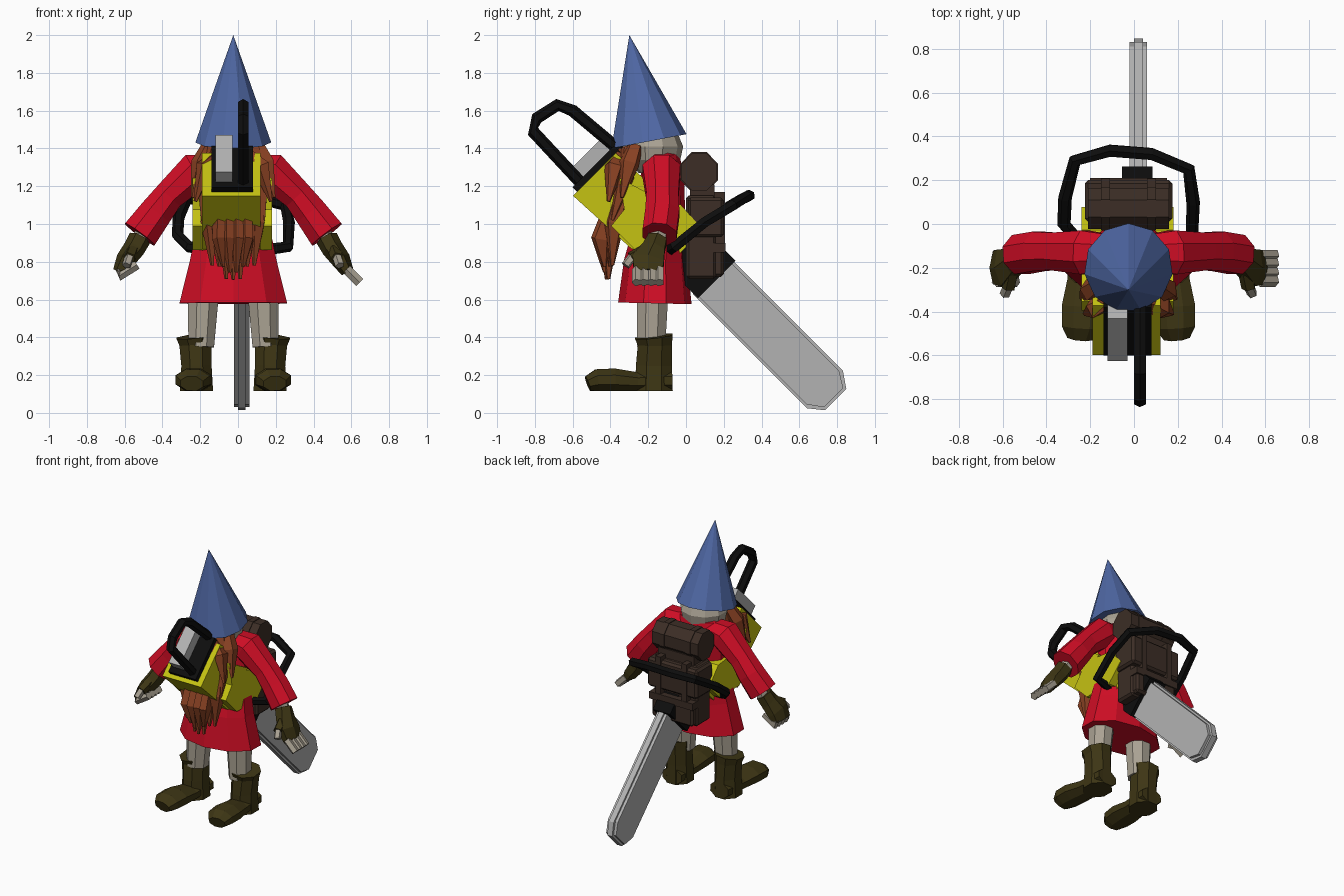
import bpy, bmesh, math
from mathutils import Vector

old = bpy.data.objects.get("Cube")
if old:
    bpy.data.objects.remove(old, do_unlink=True)

CX = -0.025  # centre line of the figure


def material(name, r, g, b):
    m = bpy.data.materials.new(name)
    m.use_nodes = True
    m.diffuse_color = (r, g, b, 1)
    m.node_tree.nodes["Principled BSDF"].inputs["Base Color"].default_value = (r, g, b, 1)
    return m


RED = material("coat red", 0.62, 0.004, 0.018)
BLUE = material("hat blue", 0.08, 0.14, 0.38)
YELLOW = material("casing yellow", 0.56, 0.54, 0.006)
SKIN = material("pale skin", 0.4, 0.36, 0.29)
OLIVE = material("leather olive", 0.047, 0.036, 0.007)
BROWN = material("canvas brown", 0.045, 0.027, 0.019)
HAIR = material("ginger hair", 0.26, 0.055, 0.017)
BLACK = material("rubber black", 0.004, 0.004, 0.004)
STEEL = material("steel grey", 0.45, 0.45, 0.45)


def finish(name, bm, mat):
    bmesh.ops.recalc_face_normals(bm, faces=bm.faces)
    mesh = bpy.data.meshes.new(name)
    bm.to_mesh(mesh)
    bm.free()
    mesh.materials.append(mat)
    obj = bpy.data.objects.new(name, mesh)
    bpy.context.collection.objects.link(obj)
    return obj


def loft(name, mat, rings, ref, sides=8):
    """Skin rings of (point, radius along ref, radius across ref)."""
    bm = bmesh.new()
    pts = [Vector(r[0]) for r in rings]
    loops = []
    for i, (p, ra, rb) in enumerate(rings):
        t = (pts[min(i + 1, len(pts) - 1)] - pts[max(i - 1, 0)]).normalized()
        a = Vector(ref)
        a = (a - t * a.dot(t)).normalized()
        b = t.cross(a)
        k = 1 / math.cos(math.pi / sides)
        angles = [(j + 0.5) * math.tau / sides for j in range(sides)]
        loops.append([bm.verts.new(pts[i] + k * (a * ra * math.cos(w) + b * rb * math.sin(w)))
                      for w in angles])
    for lo, hi in zip(loops, loops[1:]):
        for j in range(sides):
            n = (j + 1) % sides
            bm.faces.new((lo[j], lo[n], hi[n], hi[j]))
    bm.faces.new(loops[0])
    bm.faces.new(loops[-1])
    return finish(name, bm, mat)


def tube(name, mat, points, radius, ref, sides=6):
    return loft(name, mat, [(p, radius, radius) for p in points], ref, sides)


def box(name, mat, x0, x1, y0, y1, z0, z1, bevel=0):
    bm = bmesh.new()
    bmesh.ops.create_cube(bm, size=1)
    for v in bm.verts:
        v.co = ((x0 + x1) / 2 + v.co.x * (x1 - x0), (y0 + y1) / 2 + v.co.y * (y1 - y0),
                (z0 + z1) / 2 + v.co.z * (z1 - z0))
    if bevel:
        bmesh.ops.bevel(bm, geom=bm.edges[:], offset=bevel, segments=1, affect='EDGES')
    return finish(name, bm, mat)


def saw_plate(name, mat, profile, x0, x1):
    """Extrude a (length, height) profile in the tilted frame of the saw."""
    bm = bmesh.new()
    h = math.sqrt(0.5)
    near, far = [[bm.verts.new((x, (u + v) * h, (v - u) * h)) for u, v in profile] for x in (x0, x1)]
    bm.faces.new(near)
    bm.faces.new(far)
    for i in range(len(near)):
        n = (i + 1) % len(near)
        bm.faces.new((near[i], near[n], far[n], far[i]))
    return finish(name, bm, mat)


def rect(u0, u1, v0, v1):
    return [(u0, v0), (u1, v0), (u1, v1), (u0, v1)]


# Coat body
loft("coat", RED, [((CX, y, z), rx, ry) for y, z, rx, ry in (
    (-0.165, 0.58, 0.285, 0.185), (-0.16, 0.8, 0.23, 0.16), (-0.135, 1.02, 0.185, 0.125),
    (-0.125, 1.25, 0.2, 0.11), (-0.13, 1.36, 0.15, 0.09), (-0.14, 1.4, 0.08, 0.07))], (1, 0, 0), 10)

# Head, nose and hat
loft("head", SKIN, [((CX, -0.17, z), r, r * 0.95) for z, r in
                    ((1.27, 0.08), (1.34, 0.14), (1.41, 0.155), (1.47, 0.13))], (1, 0, 0), 10)
loft("nose", SKIN, [((CX, y, 1.36), r, r) for y, r in ((-0.28, 0.03), (-0.33, 0.04), (-0.37, 0.02))],
     (1, 0, 0), 6)
bm = bmesh.new()
bmesh.ops.create_cone(bm, cap_ends=True, segments=11, radius1=0.203, radius2=0, depth=1)
for v in bm.verts:
    if v.co.z > 0:
        v.co = (CX, -0.3, 2.0)
    else:
        v.co = (CX + v.co.x, v.co.y - 0.2, 1.437 + 0.19 * v.co.y)
finish("hat", bm, BLUE)


# Beard and hair made of pointed locks
def lock(name, top, mid, tip, width):
    loft(name, HAIR, [(top, width * 0.8, 0.035), (mid, width, 0.045), (tip, 0.008, 0.008)], (1, 0, 0), 5)


for i in range(7):
    d = i - 3
    a = abs(d)
    lock("beard_lock", (CX + d * 0.035, -0.31, 1.3), (CX + d * 0.043, -0.415 + a * 0.012, 0.96 + a * 0.015),
         (CX + d * 0.037, -0.42 + a * 0.01, 0.675 + a * 0.035 + 0.03 * (i % 2)), 0.036)
for i in range(4):
    d = i - 1.5
    lock("beard_front_lock", (CX + d * 0.045, -0.35, 1.2), (CX + d * 0.05, -0.45, 0.92),
         (CX + d * 0.035, -0.43, 0.73 + abs(d) * 0.03), 0.03)
for s in (-1, 1):
    lock("moustache", (CX + s * 0.06, -0.34, 1.37), (CX + s * 0.15, -0.38, 1.3),
         (CX + s * 0.2, -0.41, 1.12), 0.04)
    lock("side_hair", (CX + s * 0.13, -0.27, 1.41), (CX + s * 0.175, -0.3, 1.32),
         (CX + s * 0.215, -0.34, 1.14), 0.04)
    lock("whiskers", (CX + s * 0.1, -0.3, 1.4), (CX + s * 0.14, -0.32, 1.25),
         (CX + s * 0.16, -0.39, 1.02), 0.045)

# Limbs, mirrored about the figure's centre line
for s, side in ((1, "left"), (-1, "right")):
    def at(d, y, z):
        return (CX + s * d, y, z)

    loft(side + "_sleeve", RED, [
        (at(0.08, -0.13, 1.31), 0.08, 0.06), (at(0.2, -0.13, 1.28), 0.1, 0.1),
        (at(0.34, -0.125, 1.15), 0.085, 0.08), (at(0.41, -0.125, 1.06), 0.09, 0.088),
        (at(0.495, -0.14, 0.945), 0.09, 0.097)], (0, 1, 0))
    loft(side + "_wrist", SKIN, [(at(0.46, -0.14, 1.0), 0.04, 0.04), (at(0.505, -0.15, 0.88), 0.04, 0.035)],
         (0, 1, 0), 6)
    loft(side + "_glove", OLIVE, [
        (at(0.495, -0.15, 0.925), 0.05, 0.052), (at(0.525, -0.17, 0.87), 0.06, 0.05),
        (at(0.57, -0.2, 0.81), 0.085, 0.045), (at(0.605, -0.2, 0.745), 0.075, 0.03)], (0, 1, 0), 6)
    curl = ((0.67, 0.69),) if s > 0 else ((0.605, 0.725), (0.51, 0.785))
    for i in range(4):
        y = -0.26 + i * 0.04
        tube(side + "_finger", SKIN, [at(0.6, y, 0.76)] + [at(d, y, z) for d, z in curl], 0.022, (0, 1, 0), 5)
    tube(side + "_thumb", OLIVE, [at(0.535, -0.22, 0.86), at(0.55, -0.29, 0.82)], 0.028, (1, 0, 0), 5)
    tube(side + "_thumb_tip", SKIN, [at(0.55, -0.285, 0.825), at(0.565, -0.32, 0.78)], 0.02, (1, 0, 0), 5)

    loft(side + "_leg", SKIN, [(at(0.155, -0.175, 0.7), 0.085, 0.085), (at(0.17, -0.185, 0.35), 0.068, 0.075)],
         (1, 0, 0))
    loft(side + "_boot_shaft", OLIVE, [
        (at(0.205, -0.17, 0.405), 0.095, 0.1), (at(0.2, -0.165, 0.36), 0.085, 0.09),
        (at(0.195, -0.17, 0.25), 0.08, 0.095), (at(0.195, -0.17, 0.115), 0.088, 0.1)], (1, 0, 0))
    loft(side + "_boot_foot", OLIVE, [(at(d, y, 0.115 + r), w, r) for d, y, w, r in (
        (0.19, -0.075, 0.075, 0.055), (0.2, -0.26, 0.08, 0.05), (0.21, -0.38, 0.095, 0.06),
        (0.215, -0.47, 0.09, 0.058), (0.22, -0.52, 0.06, 0.04))], (1, 0, 0))

# Backpack with bedroll, flap, pocket and straps
box("pack_body", BROWN, -0.2, 0.15, 0.0, 0.16, 0.71, 1.15, 0.015)
box("pack_flap", BROWN, -0.225, 0.175, 0.01, 0.2, 0.93, 1.14, 0.015)
box("pack_pocket", BROWN, -0.19, 0.14, 0.1, 0.2, 0.72, 0.88, 0.015)
box("pocket_lid", BROWN, -0.2, 0.15, 0.12, 0.21, 0.85, 0.9)
box("roll_support", BROWN, -0.17, 0.12, 0.02, 0.15, 1.13, 1.21)
loft("bedroll", BROWN, [((x, 0.07, 1.275), 0.093, 0.1) for x in (-0.21, 0.16)], (0, 1, 0))
for x in (-0.13, 0.08):
    loft("roll_strap", BROWN, [((x + d, 0.07, 1.275), 0.099, 0.105) for d in (-0.02, 0.02)], (0, 1, 0))
    box("flap_strap", BROWN, x - 0.02, x + 0.02, 0.15, 0.207, 0.9, 1.17)

# Guide bar of the saw
outline = [(-0.42, 0.47), (0.435, 0.47), (0.51, 0.53), (0.51, 0.69), (0.43, 0.745), (-0.42, 0.745)]
saw_plate("saw_chain", STEEL, outline, 0.0, 0.04)
saw_plate("guide_bar", STEEL, [(u - 0.015, 0.6075 + (v - 0.6075) * 0.9) for u, v in outline], -0.02, 0.06)
saw_plate("bar_clamp", BLACK, rect(-0.62, -0.385, 0.475, 0.755), -0.055, 0.085)

# Saw casing, widened around the engine
saw_plate("casing", YELLOW, [(-1.235, 0.39), (-0.82, 0.41), (-0.62, 0.52), (-0.62, 0.74), (-1.235, 0.71)],
          -0.19, 0.12)
wide = saw_plate("engine_cover", YELLOW, [(-0.98, 0.42), (-0.8, 0.42), (-0.64, 0.58), (-0.64, 0.75),
                                          (-0.8, 0.76), (-1.0, 0.6)], -0.24, 0.18)
for x0, x1 in ((-0.24, -0.18), (0.18, 0.11)):
    saw_plate("cover_fin", YELLOW, [(-1.13, 0.63), (-0.95, 0.5), (-0.9, 0.7)], x0, x1)

# Rear end plate, cylinder block and handles
saw_plate("end_plate", BLACK, rect(-1.27, -1.22, 0.42, 0.73), -0.14, 0.08)
saw_plate("cylinder_block", STEEL, rect(-1.345, -1.25, 0.46, 0.735), -0.12, -0.03)
tube("rear_handle", BLACK, [(0.027, y, z) for y, z in (
    (-0.54, 1.2), (-0.81, 1.49), (-0.79, 1.56), (-0.68, 1.63), (-0.6, 1.6), (-0.35, 1.39))], 0.028, (1, 0, 0))
tube("front_handle", BLACK, [
    (-0.15, -0.09, 0.86), (-0.26, -0.07, 0.88), (-0.32, 0.0, 0.94), (-0.315, 0.12, 1.03), (-0.27, 0.29, 1.13),
    (-0.11, 0.335, 1.15), (0.08, 0.32, 1.145), (0.25, 0.25, 1.1), (0.27, 0.1, 1.01),
    (0.265, -0.06, 0.88), (0.12, -0.09, 0.86)], 0.027, (0, -0.55, 0.83))
